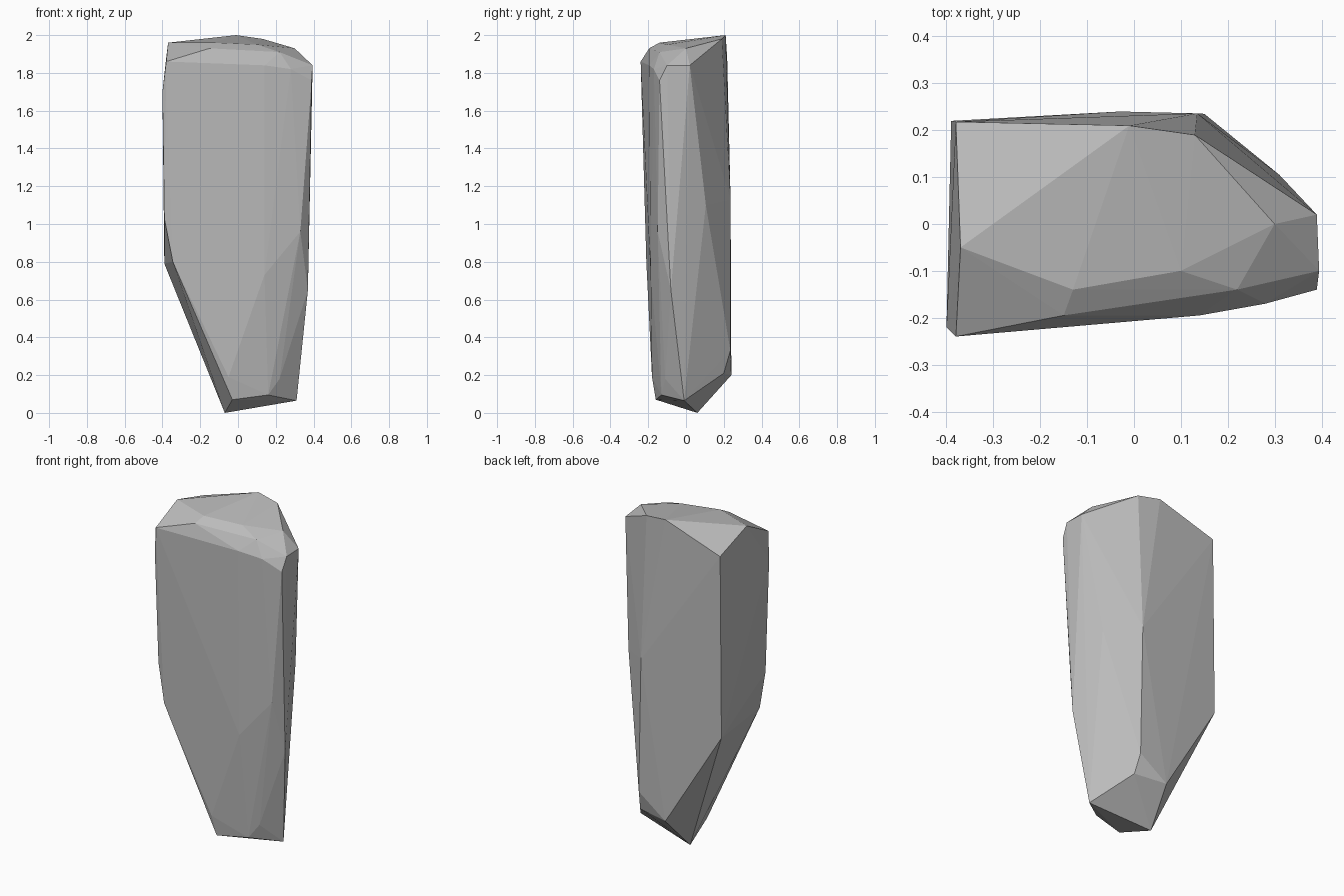
import bpy, bmesh

# Corner points of the faceted stone, grouped by region
crown = [(-.37, -.05, 1.96), (-.01, .21, 2.0), (.13, .19, 1.98), (.30, 0, 1.93),
         (.22, -.14, 1.91), (.10, -.10, 1.95), (-.13, -.14, 1.96), (-.15, -.195, 1.93)]
shoulder = [(-.38, .218, 1.88), (-.38, -.24, 1.86), (-.40, -.22, 1.70), (.14, -.195, 1.84),
            (.28, -.17, 1.82), (.39, -.14, 1.76), (.395, -.10, 1.84), (.39, .02, 1.84)]
waist = [(-.39, .22, .79), (-.345, -.21, .80), (-.39, -.20, 1.03), (.14, -.187, .73),
         (.33, -.15, .96), (.37, -.08, .65), (.31, .105, 1.10), (.135, .236, 1.13)]
foot = [(-.03, .24, .20), (.15, .235, .33), (.165, .20, .21), (.31, -.01, .065),
        (.22, -.11, .18), (.16, -.13, .095), (-.05, -.18, .19), (-.03, -.16, .07),
        (-.07, .06, 0)]

# Wrap the points in a flat-faced convex shell
bm = bmesh.new()
for p in crown + shoulder + waist + foot:
    bm.verts.new(p)
hull = bmesh.ops.convex_hull(bm, input=bm.verts[:])
loose = [v for v in bm.verts if not v.link_faces]
bmesh.ops.delete(bm, geom=loose, context='VERTS')
bmesh.ops.recalc_face_normals(bm, faces=bm.faces[:])

mesh = bpy.data.meshes.new("standing_stone")
bm.to_mesh(mesh)
bm.free()
stone = bpy.data.objects.new("standing_stone", mesh)
bpy.context.collection.objects.link(stone)

# Plain grey stone
grey = bpy.data.materials.new("stone_grey")
grey.diffuse_color = (.5, .5, .5, 1)
mesh.materials.append(grey)
